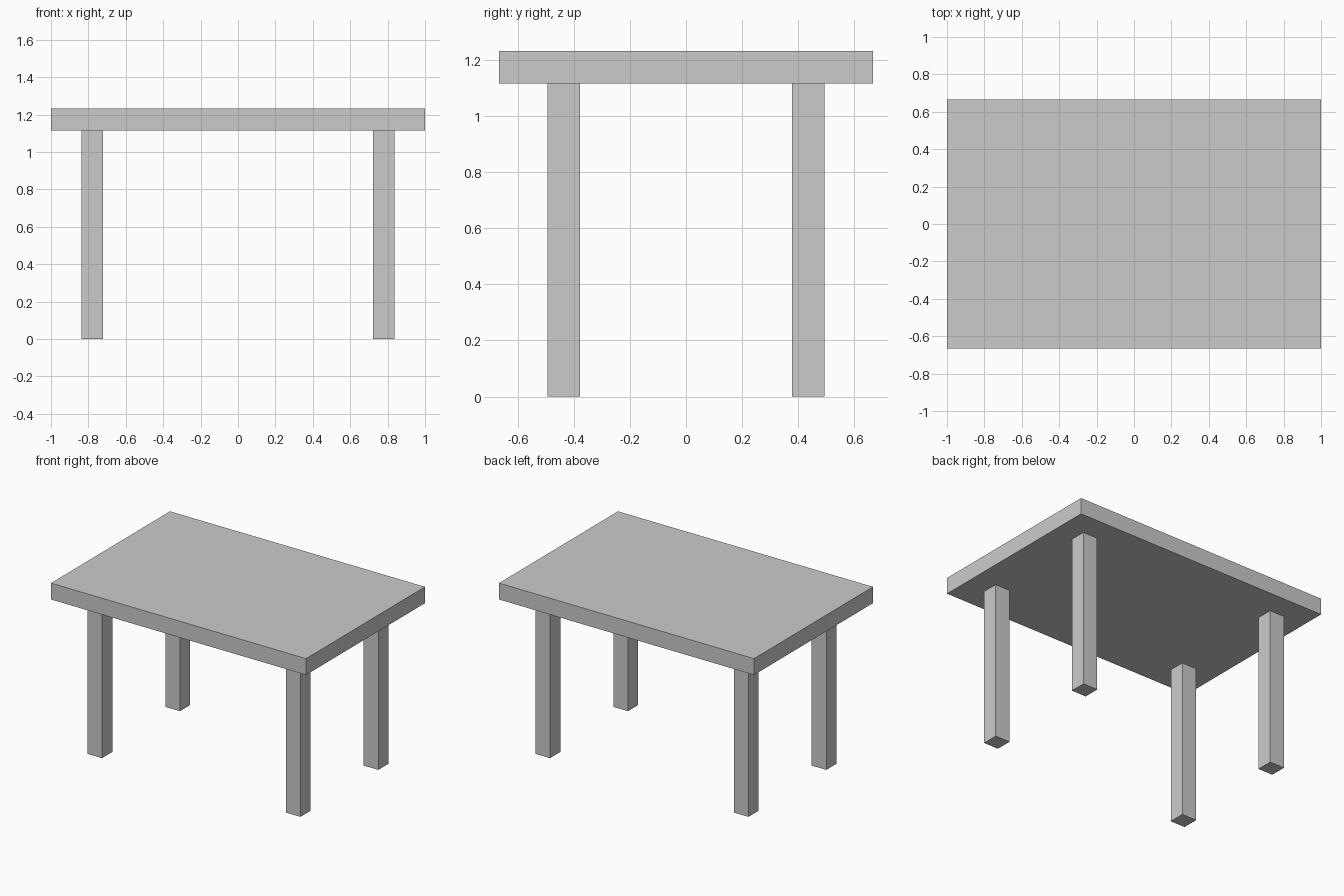
import bpy

if "Cube" in bpy.data.objects:
    bpy.data.objects.remove(bpy.data.objects["Cube"])


def box(name, center, size):
    bpy.ops.mesh.primitive_cube_add(size=1, location=center)
    obj = bpy.context.object
    obj.name = name
    obj.scale = size
    bpy.ops.object.transform_apply(location=False, rotation=False, scale=True)
    return obj


TOP_Z, UNDER_Z = 1.232, 1.116
LEG = 0.115

# Table top slab
box("table_top", (0, 0, (TOP_Z + UNDER_Z) / 2), (2.0, 1.332, TOP_Z - UNDER_Z))

# Four square legs, inset from the corners
for side, sx in (("left", -1), ("right", 1)):
    for end, sy in (("front", -1), ("back", 1)):
        box(f"{end}_{side}_leg", (sx * 0.778, sy * 0.436, UNDER_Z / 2),
            (LEG, LEG, UNDER_Z))
